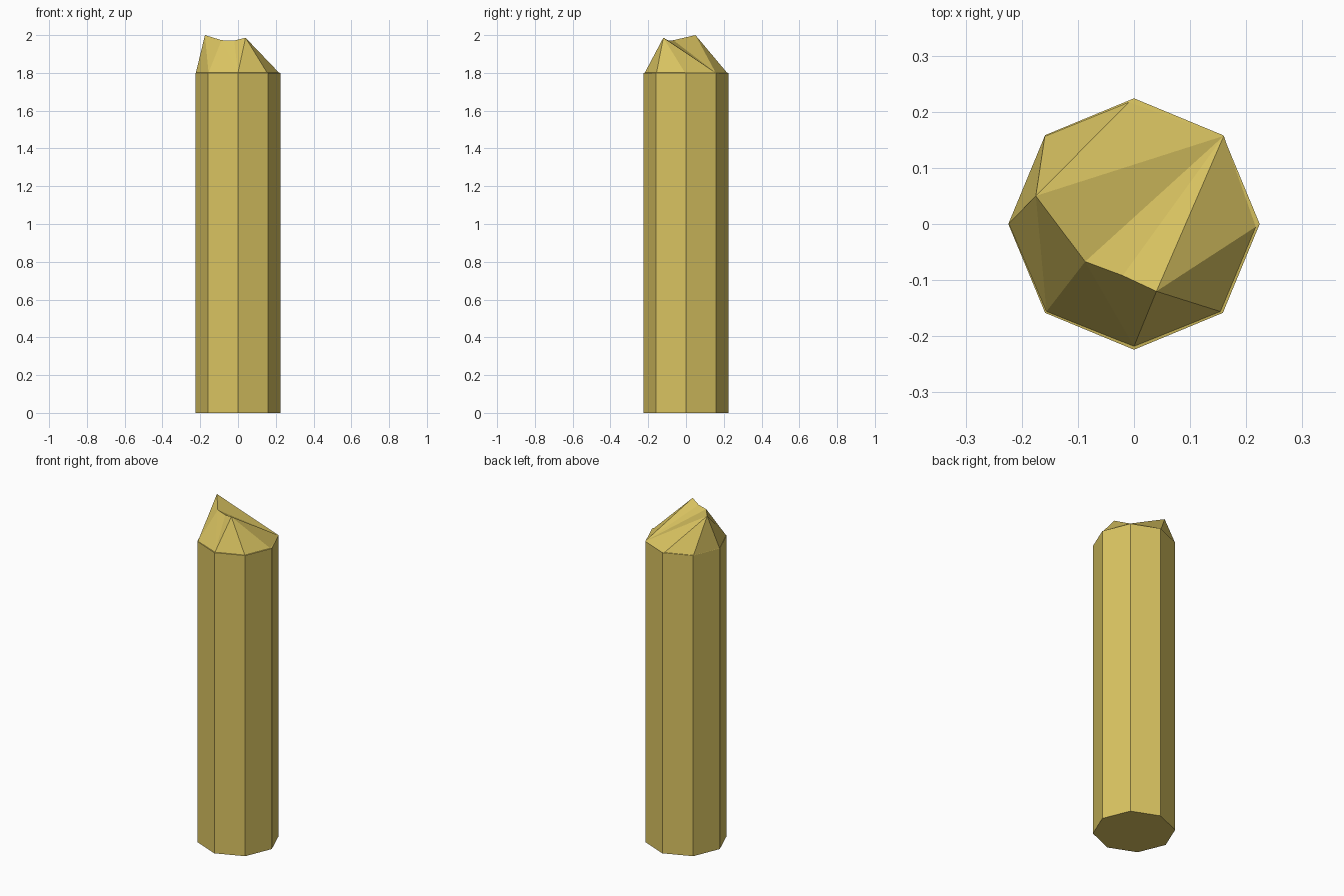
import bpy, bmesh, math

if "Cube" in bpy.data.objects:
    bpy.data.objects.remove(bpy.data.objects["Cube"])

R, H = 0.224, 1.8
bm = bmesh.new()

# Octagonal shaft: bottom and top rings, first corner on +x
def ring(z):
    return [bm.verts.new((R * math.cos(i * math.pi / 4), R * math.sin(i * math.pi / 4), z))
            for i in range(8)]

low, high = ring(0), ring(H)
bm.faces.new(low[::-1])

# Slightly inset rim where the broken tip begins
rim_xy = [(0.217, -0.005), (0.16, 0.157), (-0.009, 0.217), (-0.159, 0.156),
          (-0.223, 0.001), (-0.156, -0.156), (0, -0.218), (0.154, -0.156)]
rim = [bm.verts.new((x, y, H + 0.001)) for x, y in rim_xy]

for i in range(8):
    j = (i + 1) % 8
    bm.faces.new((low[i], low[j], high[j], high[i]))
    bm.faces.new((high[i], high[j], rim[j], rim[i]))

# Jagged crest points along the front-left
a, b, c, d = [bm.verts.new(p) for p in
              [(-0.175, 0.05, 2.0), (-0.087, -0.067, 1.973),
               (-0.02, -0.092, 1.971), (0.04, -0.12, 1.986)]]

# Splintered facets around the crest
facets = [(a, rim[3], rim[4]), (a, rim[2], rim[3]),
          (a, rim[4], rim[5]), (a, rim[5], b),
          (b, rim[5], rim[6]), (b, rim[6], c),
          (c, rim[6], d), (d, rim[6], rim[7]), (d, rim[7], rim[0]),
          (a, rim[1], rim[2]), (a, b, rim[1]),
          (b, c, rim[1]), (c, d, rim[1]), (d, rim[0], rim[1])]
for f in facets:
    bm.faces.new(f)
bmesh.ops.recalc_face_normals(bm, faces=bm.faces[:])

mesh = bpy.data.meshes.new("broken_post")
bm.to_mesh(mesh)
bm.free()
post = bpy.data.objects.new("broken_post", mesh)
bpy.context.collection.objects.link(post)

# Yellow wood
wood = bpy.data.materials.new("yellow_wood")
wood.diffuse_color = (0.7, 0.55, 0.12, 1)
wood.use_nodes = True
wood.node_tree.nodes["Principled BSDF"].inputs["Base Color"].default_value = wood.diffuse_color
mesh.materials.append(wood)
